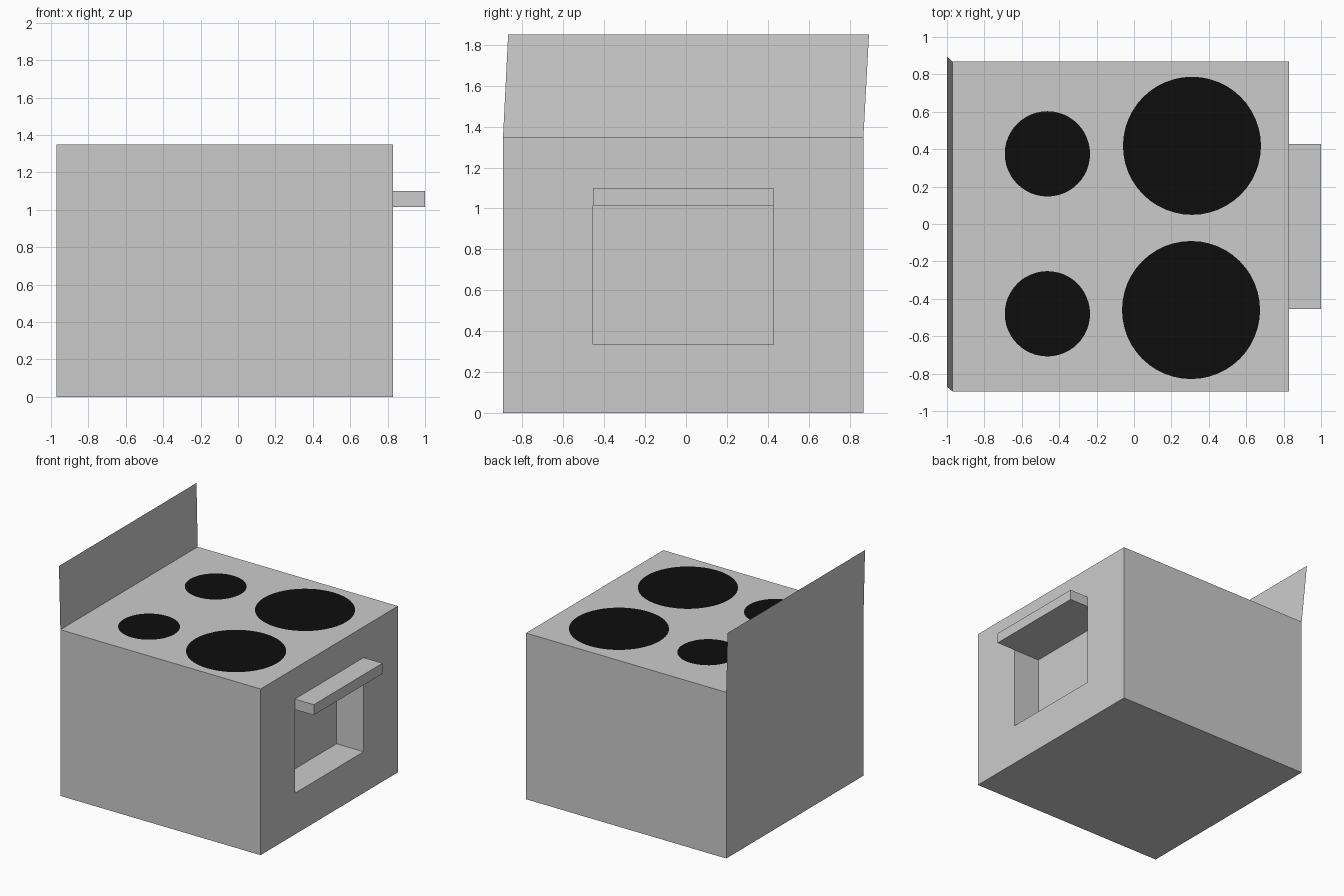
import bpy, bmesh
from mathutils import Matrix, Vector

if "Cube" in bpy.data.objects:
    bpy.data.objects.remove(bpy.data.objects["Cube"])

X0, X1, Y0, Y1, TOP = -0.97, 0.83, -0.895, 0.868, 1.35


def add_object(name, bm, material=None):
    mesh = bpy.data.meshes.new(name)
    bm.to_mesh(mesh)
    bm.free()
    obj = bpy.data.objects.new(name, mesh)
    bpy.context.collection.objects.link(obj)
    if material:
        mesh.materials.append(material)
    return obj


def face_at(bm, y, z):
    """Face on the door side whose centre is nearest (y, z)."""
    target = Vector((X1, y, z))
    return min(bm.faces, key=lambda f: (f.calc_center_median() - target).length)


def push(bm, face, distance):
    """Extrude one face along x."""
    new = bmesh.ops.extrude_discrete_faces(bm, faces=[face])["faces"][0]
    bmesh.ops.translate(bm, verts=new.verts, vec=(distance, 0, 0))


# Stove body: a box with its door side cut into panels
bm = bmesh.new()
bmesh.ops.create_cube(bm, size=1, matrix=Matrix.Translation(
    ((X0 + X1) / 2, (Y0 + Y1) / 2, TOP / 2)) @ Matrix.Diagonal((X1 - X0, Y1 - Y0, TOP, 1)))
for axis, cuts in ((1, (-0.455, 0.427)), (2, (0.335, 1.015, 1.10))):
    for value in cuts:
        faces = [f for f in bm.faces if all(v.co.x > X1 - 1e-4 for v in f.verts)]
        geom = faces + list({e for f in faces for e in f.edges}) + \
            list({v for f in faces for v in f.verts})
        point, normal = Vector((X1, 0, 0)), Vector((0, 0, 0))
        point[axis], normal[axis] = value, 1
        bmesh.ops.bisect_plane(bm, geom=geom, plane_co=point, plane_no=normal)

# Oven recess pushed in, handle ledge pulled out above it
push(bm, face_at(bm, -0.014, 0.675), -0.243)
push(bm, face_at(bm, -0.014, 1.0575), 0.17)
bmesh.ops.recalc_face_normals(bm, faces=bm.faces[:])
add_object("stove_body", bm)

# Back panel: one thin sheet leaning slightly backwards
bm = bmesh.new()
corners = ((X0, Y0, TOP), (X0, Y1, TOP), (-1, 0.895, 1.85), (-1, -0.87, 1.85))
bm.faces.new([bm.verts.new(c) for c in corners])
add_object("back_panel", bm)

# Black burners lying on the top
black = bpy.data.materials.new("burner_black")
black.diffuse_color = (0.004, 0.004, 0.004, 1)
black.use_nodes = True
black.node_tree.nodes["Principled BSDF"].inputs["Base Color"].default_value = black.diffuse_color
burners = (("small_burner_left", -0.463, -0.48, 0.228), ("small_burner_right", -0.463, 0.375, 0.228),
           ("large_burner_left", 0.305, -0.46, 0.369), ("large_burner_right", 0.31, 0.418, 0.369))
for name, x, y, radius in burners:
    bm = bmesh.new()
    bmesh.ops.create_circle(bm, cap_ends=True, segments=48, radius=radius,
                            matrix=Matrix.Translation((x, y, TOP + 0.002)))
    for f in bm.faces:
        f.normal_update()
        if f.normal.z < 0:
            f.normal_flip()
    add_object(name, bm, black)
